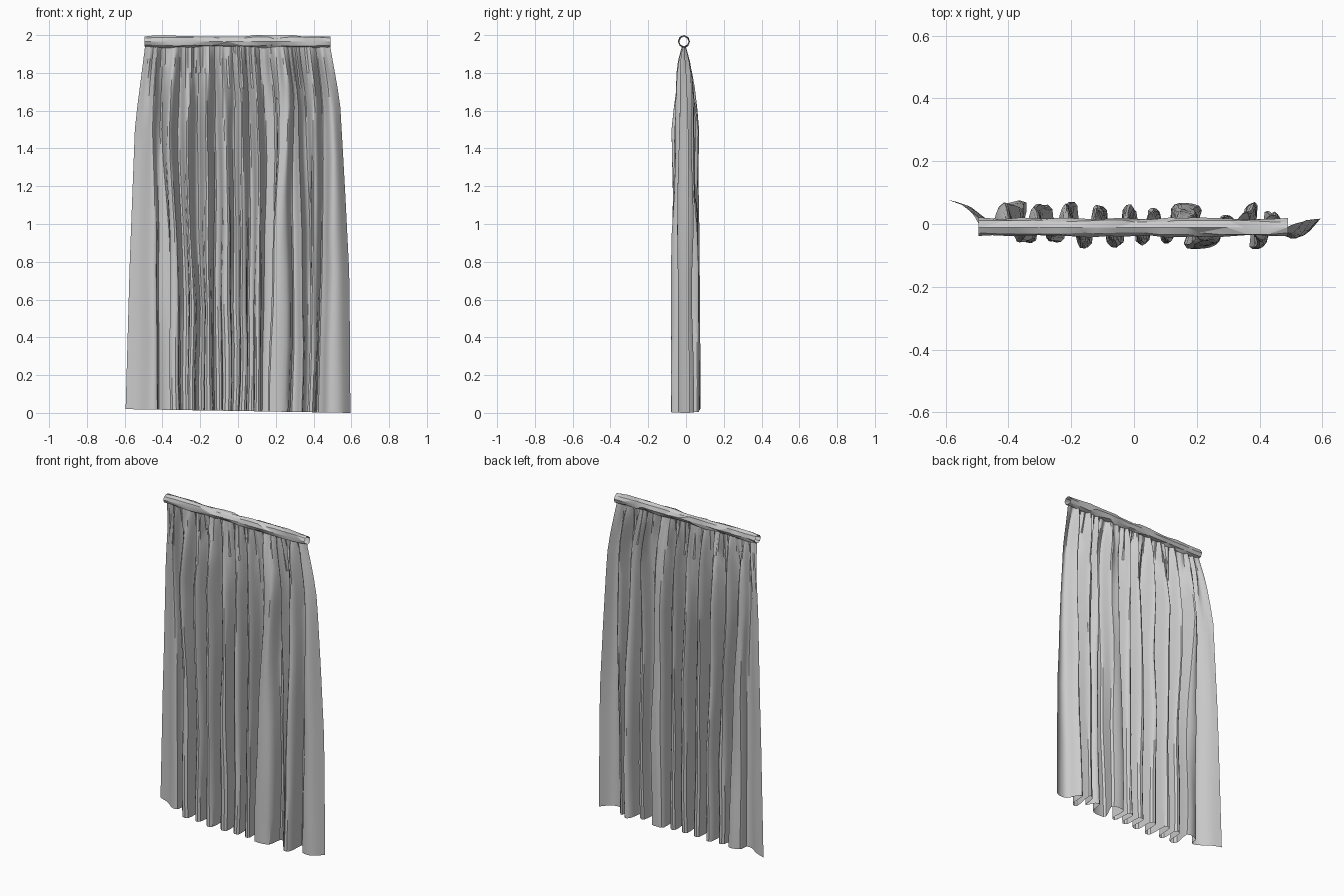
import bpy, math, random
from mathutils import Vector, noise

if "Cube" in bpy.data.objects:
    bpy.data.objects.remove(bpy.data.objects["Cube"])

random.seed(4)


def make_object(name, verts, faces, angle):
    mesh = bpy.data.meshes.new(name)
    mesh.from_pydata(verts, [], faces)
    mesh.update()
    ob = bpy.data.objects.new(name, mesh)
    bpy.context.collection.objects.link(ob)
    bpy.ops.object.select_all(action='DESELECT')
    ob.select_set(True)
    bpy.context.view_layer.objects.active = ob
    bpy.ops.object.shade_smooth_by_angle(angle=math.radians(angle))
    return ob


def lookup(table, z):
    """Piecewise linear value from (z, value) pairs, z rising."""
    for (z0, a), (z1, b) in zip(table, table[1:]):
        if z <= z1:
            t = max(0, (z - z0) / (z1 - z0))
            return a + (b - a) * t
    return table[-1][1]


def spline(pts, steps):
    """Catmull-Rom samples through the fold points."""
    p = [Vector(q) for q in pts]
    p = [p[0] * 2 - p[1]] + p + [p[-1] * 2 - p[-2]]
    out = []
    for a, b, c, d in zip(p, p[1:], p[2:], p[3:]):
        for i in range(steps):
            t = i / steps
            out.append(0.5 * (2 * b + (c - a) * t + (2 * a - 5 * b + 4 * c - d) * t * t
                              + (3 * b - a - 3 * c + d) * t ** 3))
    return out + [p[-2]]


# Hem seen from above: fold peaks alternate between back and front
hem = [(-0.595, 0.08), (-0.53, 0.055), (-0.46, 0.01), (-0.42, 0.012), (-0.41, 0.06),
       (-0.34, 0.07), (-0.355, -0.04), (-0.31, -0.05), (-0.30, 0.05), (-0.26, 0.052),
       (-0.26, -0.045), (-0.225, -0.045), (-0.215, 0.06), (-0.18, 0.06), (-0.175, -0.06),
       (-0.135, -0.06), (-0.125, 0.05), (-0.085, 0.045), (-0.08, -0.055), (-0.035, -0.055),
       (-0.035, 0.042), (0.0, 0.042), (0.005, -0.052), (0.04, -0.05), (0.04, 0.045),
       (0.075, 0.04), (0.08, -0.05), (0.115, -0.05), (0.115, 0.05), (0.16, 0.065),
       (0.21, 0.045), (0.16, -0.06), (0.21, -0.075), (0.265, -0.055), (0.28, 0.025),
       (0.31, 0.02), (0.34, -0.03), (0.355, 0.05), (0.39, 0.06), (0.37, -0.07),
       (0.41, -0.06), (0.42, 0.04), (0.45, 0.02), (0.48, -0.035), (0.54, -0.035), (0.595, 0.02)]
profile = spline(hem, 3)

# Cloth length along the hem, used to spread the gathers evenly at the top
length = [0]
for a, b in zip(profile, profile[1:]):
    length.append(length[-1] + (b - a).length)

left = [(0, -0.595), (0.8, -0.573), (1.53, -0.545), (1.94, -0.492)]
right = [(0, 0.595), (0.72, 0.59), (1.2, 0.566), (1.65, 0.54), (1.94, 0.488)]
depth = [(0, 1.0), (1.0, 0.92), (1.5, 0.8), (1.7, 0.6), (1.82, 0.4), (1.9, 0.18), (1.94, 0.08)]
gather = [(1.5, 0), (1.78, 0.011), (1.88, 0.013), (1.94, 0.004)]
spread = [(0, 0), (0.5, 0.12), (1.2, 0.5), (1.7, 0.85), (1.94, 1)]

# Pleated cloth sheet hanging from the rod pocket
levels = [0, 0.15, 0.35, 0.55, 0.75, 0.95, 1.15, 1.35, 1.5, 1.62, 1.72, 1.8, 1.86, 1.91, 1.942]
verts, faces = [], []
n = len(profile)
for z in levels:
    xl, xr, d, s = (lookup(t, z) for t in (left, right, depth, spread))
    for i, p in enumerate(profile):
        u = (p.x + 0.595) / 1.19
        w = length[i] / length[-1]
        k = max(0, min(1, u * (1 - u) * 12))
        sway = 0.018 * k * noise.noise((p.x * 6, z * 1.8, 3.1))
        vary = 1 + 0.5 * k * noise.noise((p.x * 10, z * 1.7, 8.7)) * min(1, z)
        x = xl + (xr - xl) * (u + (w - u) * s) + sway
        y = -0.012 + (p.y + 0.01) * d * vary
        y += k * lookup(gather, z) * math.sin(w * 150 + 2 * math.sin(w * 23))
        y = max(-0.08, min(0.08, y))
        hem_drop = (0.02 - 0.02 * u) * max(0, 1 - z)
        verts.append((x, y, z + hem_drop))
for j in range(len(levels) - 1):
    for i in range(n - 1):
        a = j * n + i
        faces.append((a, a + 1, a + n + 1, a + n))
make_object("curtain_cloth", verts, faces, 35)

# Crumpled open-ended rod pocket along the top
verts, faces = [], []
sides, segs = 8, 15
for j in range(segs + 1):
    for s in range(sides):
        a = math.tau * s / sides + math.pi / 2
        r = 0.031 + random.uniform(-0.008, 0.002)
        x = -0.495 + 0.985 * j / segs
        if 0 < j < segs:
            x += random.uniform(-0.028, 0.028)
        verts.append((x, -0.011 + r * math.cos(a), 1.966 + 1.05 * r * math.sin(a)))
for j in range(segs):
    for s in range(sides):
        a, b = j * sides + s, j * sides + (s + 1) % sides
        c, d = b + sides, a + sides
        if random.random() < 0.5:
            faces += [(a, b, c), (a, c, d)]
        else:
            faces += [(a, b, d), (b, c, d)]
make_object("rod_pocket", verts, faces, 20)
